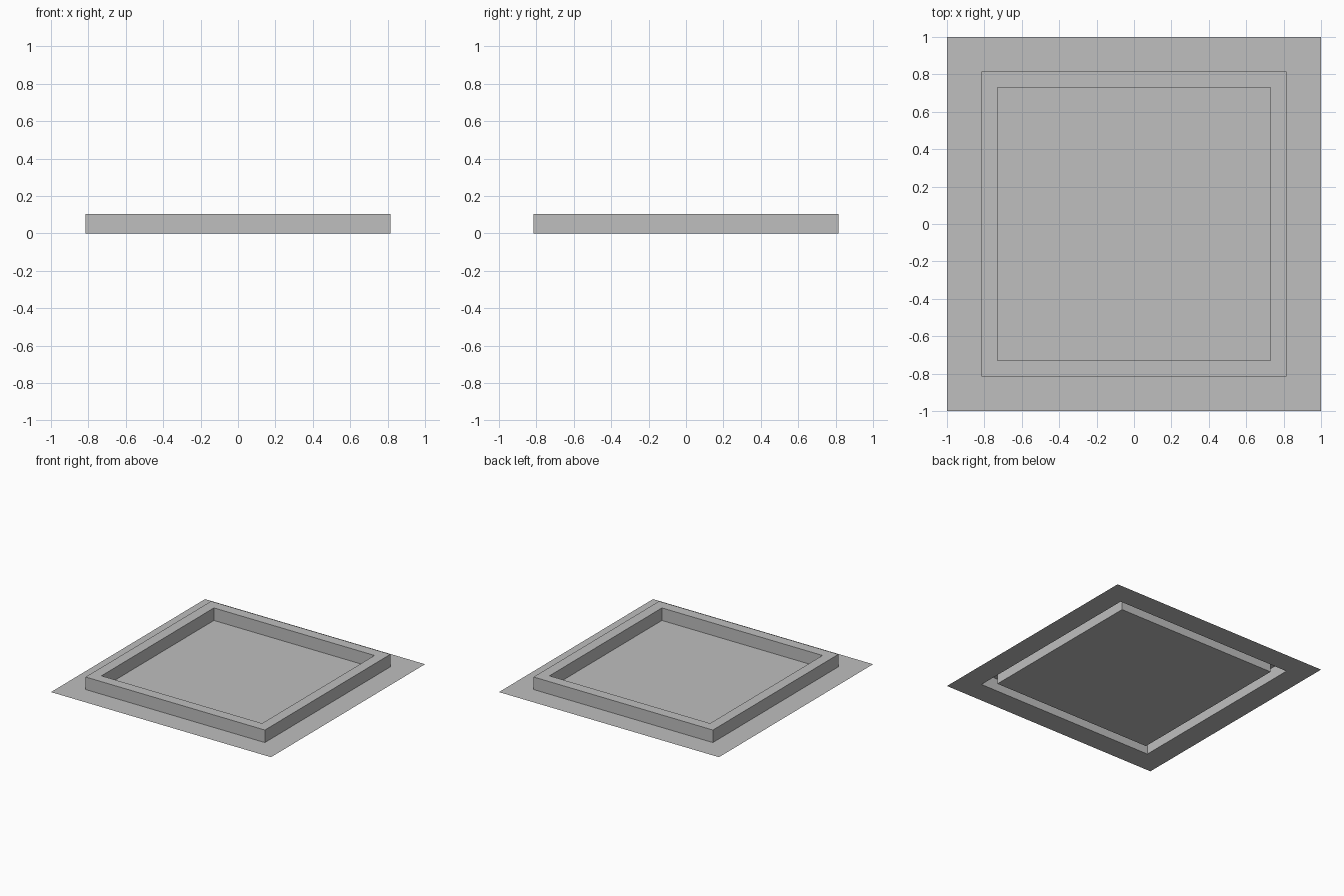
import bpy
import bmesh

cube = bpy.data.objects.get("Cube")
if cube:
    bpy.data.objects.remove(cube, do_unlink=True)

grey = bpy.data.materials.new("plain grey")
grey.use_nodes = True
colour = (0.52, 0.52, 0.52, 1)
grey.diffuse_color = colour
grey.node_tree.nodes["Principled BSDF"].inputs["Base Color"].default_value = colour

# Half width and height of each square loop: flange, outer wall, rim, inner wall
PROFILE = [(1.0, 0.0), (0.815, 0.0), (0.815, 0.103), (0.73, 0.103), (0.73, 0.0)]
CORNERS = [(-1, -1), (1, -1), (1, 1), (-1, 1)]

# Open sheet folded into a raised square frame, hollow underneath
bm = bmesh.new()
loops = [[bm.verts.new((x * r, y * r, z)) for x, y in CORNERS] for r, z in PROFILE]
for outer, inner in zip(loops, loops[1:]):
    for i in range(4):
        j = (i + 1) % 4
        bm.faces.new((outer[i], outer[j], inner[j], inner[i]))

# Sunken floor panel
bm.faces.new(loops[-1])

mesh = bpy.data.meshes.new("framed_tray")
bm.to_mesh(mesh)
bm.free()
mesh.materials.append(grey)
tray = bpy.data.objects.new("framed_tray", mesh)
bpy.context.collection.objects.link(tray)
